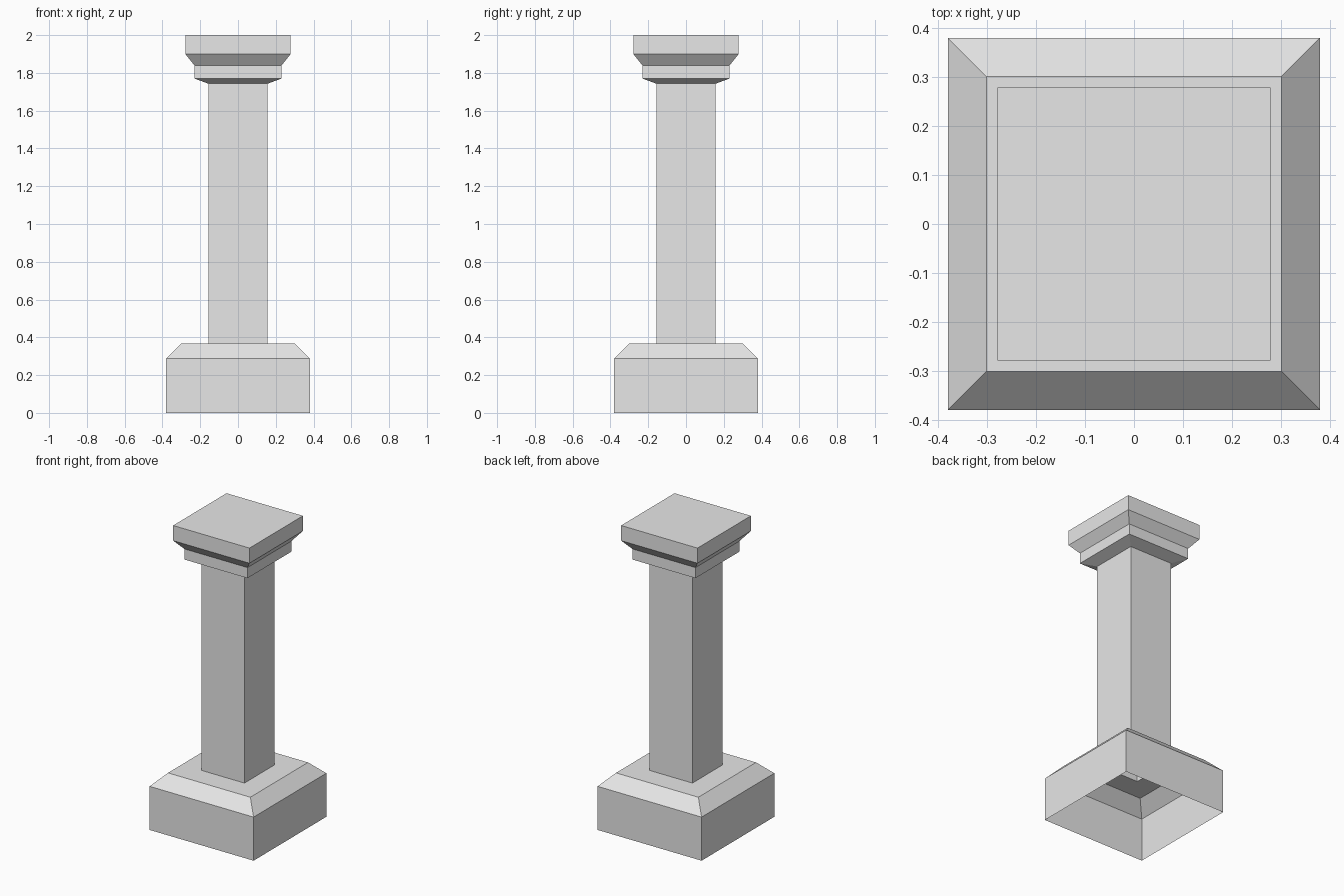
import bpy
import bmesh

cube = bpy.data.objects.get("Cube")
if cube:
    bpy.data.objects.remove(cube, do_unlink=True)

stone = bpy.data.materials.new("grey_stone")
stone.use_nodes = True
colour = (0.8, 0.8, 0.8, 1)
stone.diffuse_color = colour
stone.node_tree.nodes["Principled BSDF"].inputs["Base Color"].default_value = colour


def square_shell(name, profile, cap_top=False):
    """Sweep a (half width, height) profile around a square, leaving the bottom open."""
    bm = bmesh.new()
    rings = [[bm.verts.new((sx * w, sy * w, z))
              for sx, sy in ((-1, -1), (1, -1), (1, 1), (-1, 1))]
             for w, z in profile]
    for low, high in zip(rings, rings[1:]):
        for i in range(4):
            j = (i + 1) % 4
            bm.faces.new((low[i], low[j], high[j], high[i]))
    if cap_top:
        bm.faces.new(rings[-1])
    mesh = bpy.data.meshes.new(name)
    bm.to_mesh(mesh)
    bm.free()
    mesh.materials.append(stone)
    obj = bpy.data.objects.new(name, mesh)
    bpy.context.collection.objects.link(obj)
    return obj


SHAFT = 0.157
SHAFT_BOTTOM, SHAFT_TOP = 0.368, 1.743

# Hollow plinth with a sloped shoulder, open where the shaft meets it
square_shell("plinth", [(0.38, 0), (0.38, 0.288), (0.301, SHAFT_BOTTOM), (SHAFT, SHAFT_BOTTOM)])

# Plain square shaft
square_shell("shaft", [(SHAFT, SHAFT_BOTTOM), (SHAFT, SHAFT_TOP)])

# Stepped capital with a flat top
square_shell("capital", [(SHAFT, SHAFT_TOP), (0.231, 1.77), (0.231, 1.84),
                         (0.279, 1.9), (0.279, 2)], cap_top=True)
